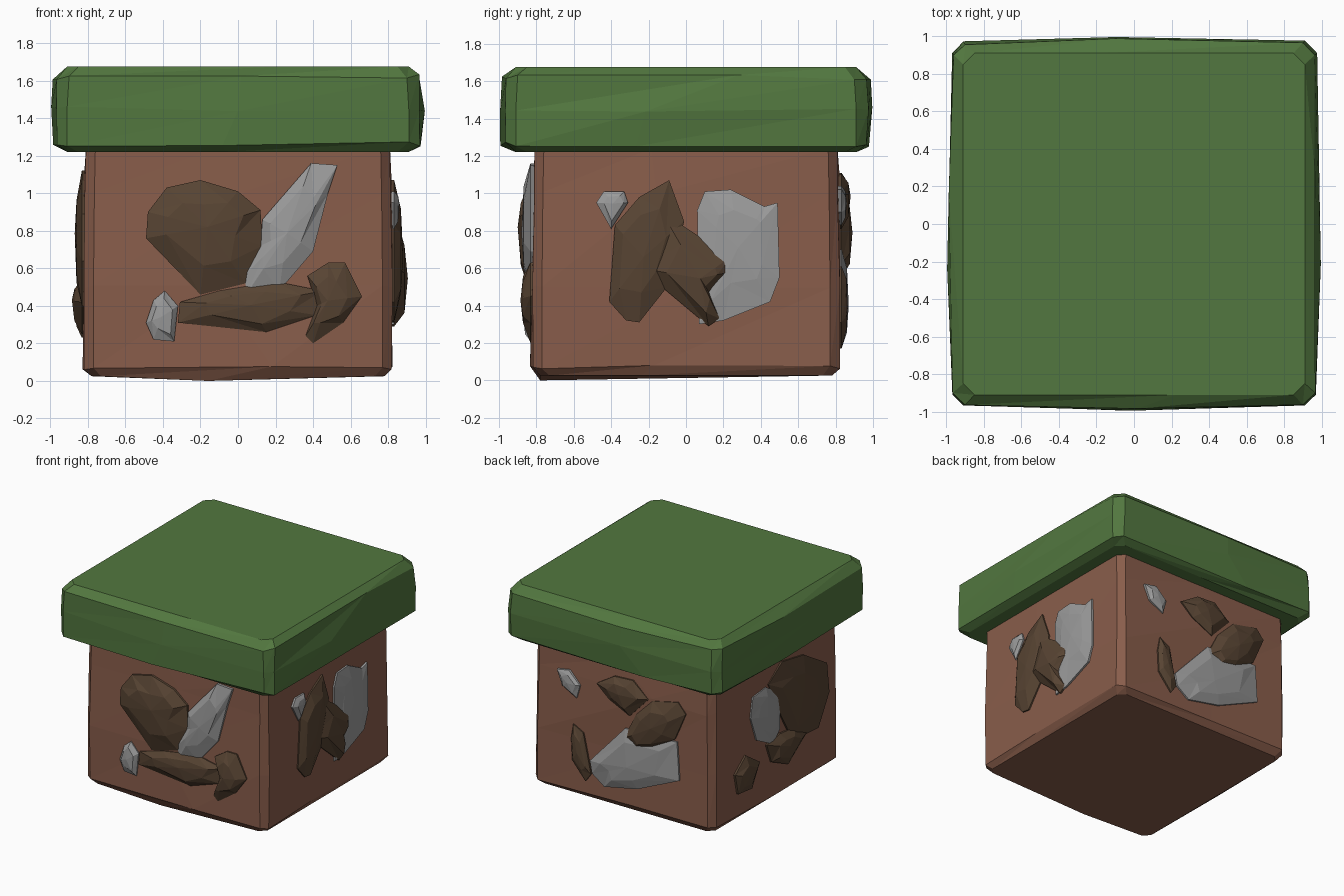
import bpy
import bmesh
import random
from mathutils import Vector

random.seed(4)
cube = bpy.data.objects.get("Cube")
if cube:
    bpy.data.objects.remove(cube, do_unlink=True)


def material(name, rgb):
    mat = bpy.data.materials.new(name)
    mat.use_nodes = True
    mat.diffuse_color = (*rgb, 1)
    shader = mat.node_tree.nodes["Principled BSDF"]
    shader.inputs["Base Color"].default_value = (*rgb, 1)
    shader.inputs["Roughness"].default_value = 0.9
    return mat


GRASS = material("grass green", (0.085, 0.185, 0.05))
DIRT = material("dirt brown", (0.25, 0.11, 0.07))
DARK = material("dark brown stone", (0.097, 0.058, 0.033))
GREY = material("grey stone", (0.33, 0.33, 0.33))


def finish(bm, name, mat):
    bmesh.ops.recalc_face_normals(bm, faces=bm.faces)
    mesh = bpy.data.meshes.new(name)
    bm.to_mesh(mesh)
    bm.free()
    mesh.materials.append(mat)
    obj = bpy.data.objects.new(name, mesh)
    bpy.context.collection.objects.link(obj)
    return obj


def bridge(bm, a, b):
    """Join two closed rings with triangles."""
    for i in range(len(a)):
        j = (i + 1) % len(a)
        bm.faces.new((a[i], a[j], b[j]))
        bm.faces.new((a[i], b[j], b[i]))


def block(name, mat, sections, corner, bulge, rough, dips=()):
    """Rough square block lofted from (height, half width) sections."""
    bm = bmesh.new()
    rings = []
    for k, (z, half) in enumerate(sections):
        cap = k in (0, len(sections) - 1)
        ring = []
        for out, along in (((0, -1), (1, 0)), ((1, 0), (0, 1)),
                           ((0, 1), (-1, 0)), ((-1, 0), (0, -1))):
            for t in (-1, 0, 1):
                shift = 0 if cap else random.uniform(-rough, rough)
                if t:
                    slide = t * (half - corner)
                    depth = half + shift * 0.5
                else:
                    slide = random.uniform(-0.3, 0.3)
                    depth = half + (0 if cap else bulge) + shift
                lift = 0 if cap else random.uniform(-rough, rough)
                ring.append(bm.verts.new((out[0] * depth + along[0] * slide,
                                          out[1] * depth + along[1] * slide,
                                          z + lift)))
        rings.append(ring)
    for i, drop in dips:
        rings[0][i].co.z -= drop
    for a, b in zip(rings, rings[1:]):
        bridge(bm, a, b)
    bm.faces.new(rings[0])
    bm.faces.new(rings[-1])
    return finish(bm, name, mat)


SIDES = {
    "front": lambda u, d, z: (u, -d, z),
    "back": lambda u, d, z: (u, d, z),
    "left": lambda u, d, z: (d, u, z),
    "right": lambda u, d, z: (-d, u, z),
}


def stone(name, side, mat, top, outline):
    """Faceted stone set in a wall; top is its distance from the centre."""
    bm = bmesh.new()
    place = SIDES[side]
    centre = sum((Vector(p) for p in outline), Vector((0, 0))) / len(outline)

    def ring(scale, depth, wobble=0):
        verts = []
        for p in outline:
            s = scale + random.uniform(-wobble, wobble)
            q = centre.lerp(Vector(p), s)
            verts.append(bm.verts.new(place(q.x, depth, q.y)))
        return verts

    base = ring(1, 0.76)
    rim = ring(1, 0.832)
    crown = ring(0.6, 0.832 + (top - 0.832) * 0.75, 0.12)
    bridge(bm, base, rim)
    bridge(bm, rim, crown)
    tip = bm.verts.new(place(centre.x, top, centre.y))
    for i, v in enumerate(crown):
        bm.faces.new((v, crown[(i + 1) % len(crown)], tip))
    bm.faces.new(base)
    return finish(bm, side + "_" + name, mat)


# Soil block and overhanging turf slab
block("dirt_block", DIRT,
      [(0.025, 0.78), (0.07, 0.82), (0.5, 0.82), (1.0, 0.815), (1.24, 0.81)],
      0.05, 0.004, 0.012, [(1, 0.025)])
block("grass_slab", GRASS,
      [(1.22, 0.91), (1.26, 0.97), (1.45, 0.97), (1.62, 0.96), (1.675, 0.91)],
      0.06, 0.015, 0.014)

# Front wall stones
stone("round_stone", "front", DARK, 0.9, [
    (-.48, .9), (-.38, 1.03), (-.2, 1.07), (0, 1.01), (.12, .91),
    (.13, .72), (.04, .52), (-.2, .46), (-.49, .76)])
stone("long_grey_stone", "front", GREY, 0.88, [
    (.39, 1.16), (.53, 1.15), (.48, 1), (.4, .69), (.22, .48),
    (.05, .47), (.03, .56), (.12, .72), (.13, .86)])
stone("long_brown_stone", "front", DARK, 0.88, [
    (-.31, .42), (-.1, .48), (.2, .53), (.45, .48), (.42, .35),
    (.15, .26), (-.32, .31)])
stone("bent_stone", "front", DARK, 0.885, [
    (.37, .56), (.48, .63), (.57, .63), (.66, .45), (.56, .31),
    (.4, .2), (.36, .24), (.42, .4)])
stone("small_stone", "front", GREY, 0.87, [
    (-.39, .48), (-.32, .4), (-.34, .21), (-.45, .22), (-.49, .31), (-.45, .43)])

# Left wall stones
stone("small_stone", "left", GREY, 0.86, [
    (-.48, .95), (-.44, 1.01), (-.33, 1.01), (-.31, .95), (-.4, .81)])
stone("tall_stone", "left", DARK, 0.88, [
    (-.38, .83), (-.25, .98), (-.09, 1.07), (-.01, .85), (-.1, .5),
    (-.25, .31), (-.32, .32), (-.41, .42)])
stone("slanted_stone", "left", DARK, 0.905, [
    (-.13, .9), (.24, .66), (.24, .58), (.13, .46), (.18, .33),
    (.12, .29), (-.25, .6)])
stone("flat_stone", "left", GREY, 0.86, [
    (.06, .91), (.1, 1.01), (.24, 1.02), (.42, .93), (.49, .95),
    (.5, .55), (.45, .42), (.2, .32), (.07, .3)])

# Back wall stones
stone("small_stone", "back", GREY, 0.86, [
    (.59, 1.02), (.48, 1.04), (.38, .94), (.41, .83), (.54, .9)])
stone("upper_stone", "back", DARK, 0.88, [
    (.23, 1), (.07, 1.1), (-.1, 1.11), (-.24, .99), (-.07, .81), (.12, .9)])
stone("middle_stone", "back", DARK, 0.89, [
    (-.13, .84), (-.28, .99), (-.51, 1.04), (-.58, .96), (-.48, .73),
    (-.28, .59), (-.11, .55), (-.02, .62)])
stone("wide_stone", "back", GREY, 0.87, [
    (.29, .35), (-.03, .7), (-.5, .71), (-.52, .4), (-.14, .23),
    (.16, .17), (.27, .25)])
stone("sliver_stone", "back", DARK, 0.865, [
    (.44, .61), (.35, .56), (.28, .24), (.33, .17), (.45, .31), (.46, .49)])

# Right wall stones
stone("flat_stone", "right", GREY, 0.855, [
    (.32, .97), (.15, .99), (-.03, .88), (-.03, .58), (.06, .49),
    (.27, .6), (.35, .81)])
stone("large_stone", "right", DARK, 0.87, [
    (.12, 1), (-.06, 1.12), (-.34, 1.07), (-.64, .89), (-.67, .64),
    (-.53, .4), (-.2, .42), (0, .76)])
stone("lower_stone", "right", DARK, 0.885, [
    (.08, .35), (.14, .51), (-.03, .54), (-.23, .52), (-.38, .42), (-.14, .25)])
stone("small_stone", "right", DARK, 0.87, [
    (.41, .53), (.23, .41), (.33, .23), (.51, .25), (.55, .42)])
